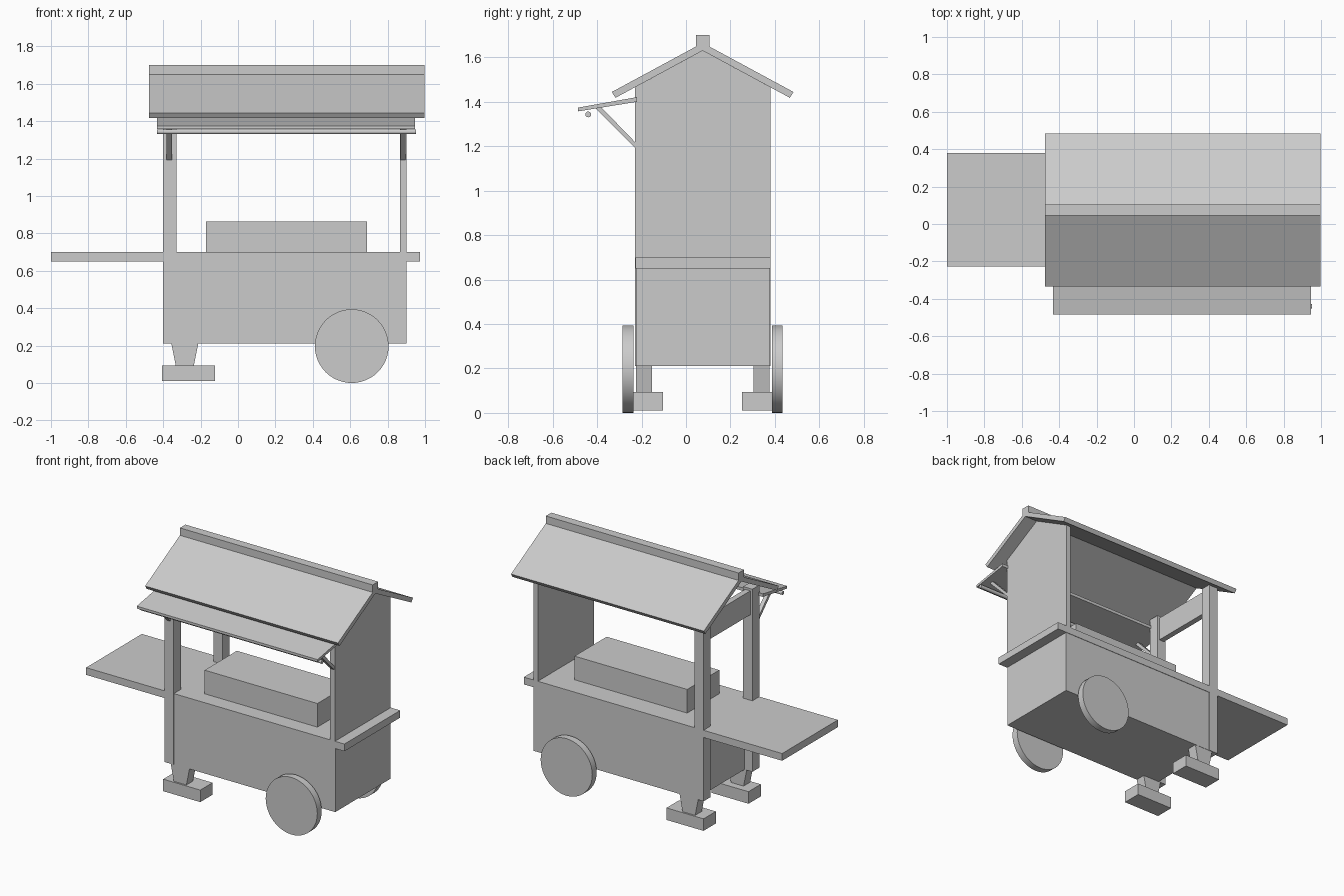
import bpy, bmesh, math
from mathutils import Matrix, Vector

if "Cube" in bpy.data.objects:
    bpy.data.objects.remove(bpy.data.objects["Cube"])

YC = 0.075  # centre line of the cart body


def finish(name, bm):
    bmesh.ops.recalc_face_normals(bm, faces=bm.faces)
    me = bpy.data.meshes.new(name)
    bm.to_mesh(me)
    bm.free()
    ob = bpy.data.objects.new(name, me)
    bpy.context.collection.objects.link(ob)
    return ob


def prism(name, pts, axis, a, b):
    """Extrude a 2D profile along x (pts are y,z) or y (pts are x,z)."""
    bm = bmesh.new()
    place = (lambda p: (a, p[0], p[1])) if axis == 'x' else (lambda p: (p[0], a, p[1]))
    face = bm.faces.new([bm.verts.new(place(p)) for p in pts])
    ext = bmesh.ops.extrude_face_region(bm, geom=[face])
    step = Vector((b - a, 0, 0)) if axis == 'x' else Vector((0, b - a, 0))
    bmesh.ops.translate(bm, vec=step, verts=[v for v in ext['geom'] if isinstance(v, bmesh.types.BMVert)])
    return finish(name, bm)


def box(name, x, y, z):
    return prism(name, [(x[0], z[0]), (x[1], z[0]), (x[1], z[1]), (x[0], z[1])], 'y', y[0], y[1])


def cylinder(name, centre, r, length, axis, seg):
    bm = bmesh.new()
    rot = Matrix.Rotation(math.pi / 2, 4, 'Y' if axis == 'x' else 'X')
    bmesh.ops.create_cone(bm, cap_ends=True, segments=seg, radius1=r, radius2=r,
                          depth=length, matrix=Matrix.Translation(centre) @ rot)
    ob = finish(name, bm)
    bpy.ops.object.select_all(action='DESELECT')
    bpy.context.view_layer.objects.active = ob
    ob.select_set(True)
    bpy.ops.object.shade_smooth_by_angle(angle=math.radians(35))
    return ob


# Body, counter and the raised box on it
box('body', (-0.34, 0.90), (-0.225, 0.377), (0.21, 0.66))
box('counter', (-1.0, 0.972), (-0.228, 0.38), (0.65, 0.70))
box('counter_box', (-0.17, 0.69), (-0.12, 0.23), (0.70, 0.863))

# Closed gable wall on the right
prism('side_wall', [(-0.23, 0.68), (0.38, 0.68), (0.38, 1.465), (YC, 1.63), (-0.23, 1.465)],
      'x', 0.865, 0.90)

# Left posts and the beam joining them
box('post_front', (-0.40, -0.33), (-0.23, -0.152), (0.21, 1.47))
box('post_back', (-0.40, -0.33), (0.302, 0.38), (0.21, 1.47))
box('post_beam', (-0.385, -0.345), (-0.152, 0.302), (1.29, 1.455))

# Gable roof and ridge cap
half = [(0.392, 1.418), (0.409, 1.444)]
prism('roof', [(YC - half[0][0], half[0][1]), (YC, 1.63), (YC + half[0][0], half[0][1]),
               (YC + half[1][0], half[1][1]), (YC, 1.665), (YC - half[1][0], half[1][1])],
      'x', -0.475, 0.997)
box('ridge_cap', (-0.475, 0.997), (YC - 0.03, YC + 0.03), (1.645, 1.70))

# Front awning with braces and hanging rod
prism('awning', [(-0.22, 1.40), (-0.22, 1.421), (-0.485, 1.374), (-0.485, 1.357)], 'x', -0.433, 0.947)
for side, x in (('left', -0.381), ('right', 0.869)):
    prism('awning_brace_' + side, [(-0.225, 1.188), (-0.225, 1.214), (-0.382, 1.376), (-0.408, 1.371)],
          'x', x, x + 0.027)
cylinder('awning_rod', (0.26, -0.44, 1.343), 0.013, 1.385, 'x', 16)

# Wheels, tapered legs and foot blocks on both sides
for side, s in (('front', -1), ('back', 1)):
    cylinder('wheel_' + side, (0.608, YC + s * 0.336, 0.197), 0.197, 0.048, 'y', 48)
    prism('leg_' + side, [(-0.357, 0.215), (-0.212, 0.215), (-0.237, 0.09), (-0.332, 0.09)],
          'y', YC + s * 0.228, YC + s * 0.30)
    box('foot_' + side, (-0.405, -0.122), (YC + s * 0.178, YC + s * 0.312), (0.01, 0.093))
